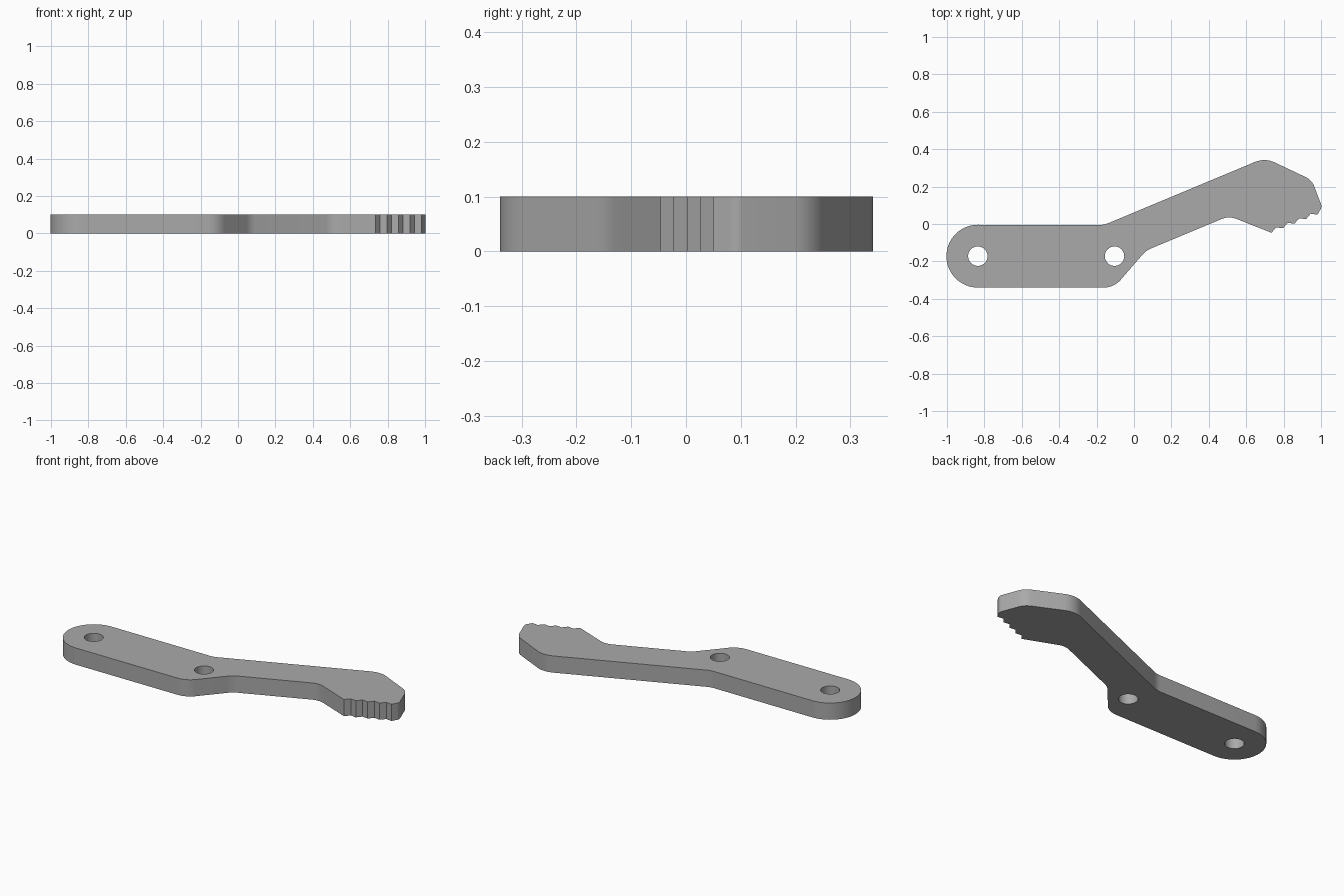
import bpy, bmesh, math
from mathutils import Vector

THICK = 0.1
HOLE_R = 0.052
HOLES = [(-0.835, -0.172), (-0.104, -0.172)]

if "Cube" in bpy.data.objects:
    bpy.data.objects.remove(bpy.data.objects["Cube"])


def arc(center, radius, start, end, steps):
    """Points along an arc, both ends included."""
    return [Vector((center[0] + radius * math.cos(a), center[1] + radius * math.sin(a)))
            for a in (start + (end - start) * i / steps for i in range(steps + 1))]


def fillet(before, corner, after, radius, steps=8):
    """Round one corner of a profile with a tangent arc."""
    p = Vector(corner)
    u, v = (Vector(before) - p).normalized(), (Vector(after) - p).normalized()
    half = u.angle(v) / 2
    t = radius / math.tan(half)
    center = p + (u + v).normalized() * radius / math.sin(half)
    a, b = p + u * t - center, p + v * t - center
    start = math.atan2(a.y, a.x)
    sweep = (math.atan2(b.y, b.x) - start + math.pi) % math.tau - math.pi
    return arc(center, radius, start, start + sweep, steps)


# Serrated edge: evenly stepped tips, each followed by a steep riser
teeth = []
for i in range(5):
    tip = Vector((0.735 + 0.0615 * i, -0.047 + 0.0243 * i))
    teeth.append((*tip, 0))
    if i < 4:
        teeth.append((tip.x + 0.025, tip.y + 0.029, 0))

# Corners counter-clockwise from the lower edge: x, y, rounding radius
corners = [(-0.107, -0.34, 0.12), (0.064, -0.142, 0.12), (0.508, 0.043, 0.1)]
corners += teeth
corners += [(1.005, 0.092, 0.03), (0.951, 0.235, 0.09), (0.70, 0.354, 0.13), (-0.16, -0.005, 0.12)]

# Outline: round pivot end, then every corner of the bent lever
outline = arc(HOLES[0], 0.168, math.pi / 2, 1.5 * math.pi, 32)
for i, (x, y, r) in enumerate(corners):
    before = corners[i - 1][:2] if i else outline[32]
    after = corners[i + 1][:2] if i + 1 < len(corners) else outline[0]
    outline += fillet(before, (x, y), after, r) if r else [Vector((x, y))]

# Flat plate with two pivot holes, extruded to thickness
bm = bmesh.new()
loops = [outline] + [arc(c, HOLE_R, 0, math.tau * 31 / 32, 31) for c in HOLES]
for loop in loops:
    verts = [bm.verts.new((p.x, p.y, 0)) for p in loop]
    for a, b in zip(verts, verts[1:] + verts[:1]):
        bm.edges.new((a, b))
bmesh.ops.triangle_fill(bm, use_beauty=True, edges=bm.edges[:])
grown = bmesh.ops.extrude_face_region(bm, geom=bm.faces[:], use_keep_orig=True)
top = [g for g in grown["geom"] if isinstance(g, bmesh.types.BMVert)]
bmesh.ops.translate(bm, verts=top, vec=(0, 0, THICK))
bmesh.ops.recalc_face_normals(bm, faces=bm.faces[:])
mesh = bpy.data.meshes.new("lever_plate")
bm.to_mesh(mesh)
bm.free()

lever = bpy.data.objects.new("lever_plate", mesh)
bpy.context.collection.objects.link(lever)

# Plain grey finish
grey = bpy.data.materials.new("grey_metal")
grey.use_nodes = True
color = (0.4, 0.4, 0.4, 1)
grey.diffuse_color = color
grey.node_tree.nodes["Principled BSDF"].inputs["Base Color"].default_value = color
mesh.materials.append(grey)

bpy.ops.object.select_all(action="DESELECT")
lever.select_set(True)
bpy.context.view_layer.objects.active = lever
bpy.ops.object.shade_smooth_by_angle(angle=math.radians(30))
